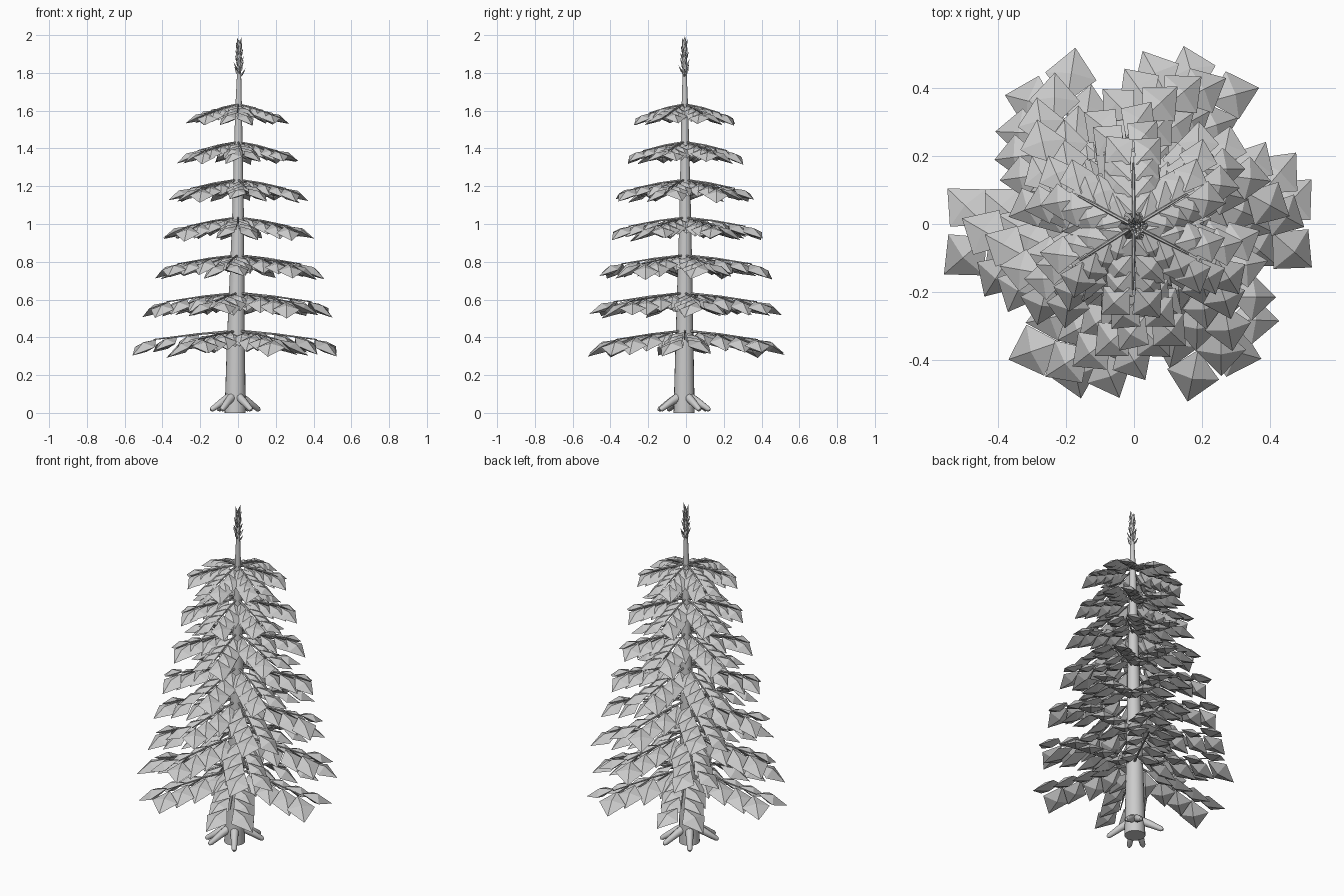
import bpy, bmesh, math, random
from mathutils import Vector, Matrix

if "Cube" in bpy.data.objects:
    bpy.data.objects.remove(bpy.data.objects["Cube"])

random.seed(4)
TURNS = (1, 11, 20, 30, 40, 36, 31)   # turn of each whorl in degrees, lowest first
LEVELS = len(TURNS)
grey = bpy.data.materials.new("pale_grey")
grey.diffuse_color = (0.6, 0.6, 0.6, 1)
grey.use_nodes = True
grey.node_tree.nodes["Principled BSDF"].inputs["Base Color"].default_value = grey.diffuse_color


def finish(bm, name, smooth=False):
    bmesh.ops.recalc_face_normals(bm, faces=bm.faces)
    mesh = bpy.data.meshes.new(name)
    bm.to_mesh(mesh)
    bm.free()
    mesh.materials.append(grey)
    obj = bpy.data.objects.new(name, mesh)
    bpy.context.collection.objects.link(obj)
    if smooth:
        bpy.ops.object.select_all(action='DESELECT')
        obj.select_set(True)
        bpy.context.view_layer.objects.active = obj
        bpy.ops.object.shade_smooth_by_angle(angle=math.radians(50))
    return obj


def tube(bm, points, radii, sides):
    """Tapered capped tube through a few points."""
    points = [Vector(p) for p in points]
    rings = []
    for i, (p, r) in enumerate(zip(points, radii)):
        d = points[min(i + 1, len(points) - 1)] - points[max(i - 1, 0)]
        q = Vector((0, 0, 1)).rotation_difference(d)
        rings.append([bm.verts.new(p + q @ Vector((r * math.cos(a), r * math.sin(a), 0)))
                      for a in (math.tau * k / sides for k in range(sides))])
    for a, b in zip(rings, rings[1:]):
        for k in range(sides):
            n = (k + 1) % sides
            bm.faces.new((a[k], a[n], b[n], b[k]))
    bm.faces.new(rings[0])
    bm.faces.new(rings[-1])


def leaf(bm, base, yaw, pitch, length, width, thick):
    """Flat eight-sided diamond growing from base along yaw, dropping by pitch."""
    m = Matrix.Translation(base) @ Matrix.Rotation(yaw, 4, 'Z') @ Matrix.Rotation(pitch, 4, 'Y')
    mid = length * 0.47
    rim = [bm.verts.new(m @ Vector(p)) for p in
           ((0, 0, 0), (mid, -width / 2, 0), (length, 0, 0), (mid, width / 2, 0))]
    for z in (thick / 2, -thick / 2):
        apex = bm.verts.new(m @ Vector((mid, 0, z)))
        for k in range(4):
            bm.faces.new((rim[k], rim[(k + 1) % 4], apex))


# Trunk, leaning very slightly
trunk = bmesh.new()
tube(trunk, [(-0.015, -0.01, 0), (-0.011, -0.008, 0.4), (0, -0.004, 1.0),
             (0.003, -0.006, 1.6), (0.008, -0.008, 1.96)],
     [0.056, 0.047, 0.032, 0.018, 0.005], 20)
finish(trunk, "trunk", True)

# Roots splayed around the foot
roots = bmesh.new()
for deg in (-56, 33, 62, 126, 213, 242):
    a = math.radians(deg)
    c, s = math.cos(a), math.sin(a)
    tube(roots, [(-0.015 + r * c, -0.01 + r * s, z) for r, z in
                 ((0.025, 0.09), (0.08, 0.06), (0.145, 0.02), (0.155, 0.015))],
         [0.024, 0.02, 0.014, 0.007], 10)
finish(roots, "roots", True)

# Whorls of boughs, shrinking upwards
for lv in range(LEVELS):
    f = lv / (LEVELS - 1)
    reach = 0.42 - 0.24 * f
    size = 0.178 - 0.05 * f
    gap = 0.018 - 0.01 * f
    z0 = 0.435 + 0.2 * lv
    boughs, leaves = bmesh.new(), bmesh.new()
    for k in range(6):
        a = k * math.tau / 6 + math.radians(TURNS[lv]) + random.uniform(-0.04, 0.04)
        reach_k = reach * random.uniform(0.96, 1.04)
        out = Vector((math.cos(a), math.sin(a), 0))
        across = Vector((-out.y, out.x, 0))
        start = Vector((0, -0.006, z0))

        def along(t):
            return start + out * reach_k * t - Vector((0, 0, 0.045 * t ** 1.3))

        tube(boughs, [along(t) for t in (0, 0.5, 1.03)],
             [0.007 - 0.002 * f, 0.005, 0.003], 6)
        # Paired leaves along both sides of the bough, slimmer near the trunk
        for t in (0.2, 0.47, 0.74, 1.0):
            for side in (-1, 1):
                turn = side * math.radians(random.uniform(38, 48))
                s = size * random.uniform(0.94, 1.04)
                p = along(t) + across * side * gap * t - Vector((0, 0, 0.003))
                leaf(leaves, p, a + turn, math.radians(random.uniform(23, 32)),
                     s, s * (0.7 + 0.17 * t), s * 0.3)
    finish(boughs, f"boughs_{lv + 1}", True)
    finish(leaves, f"leaves_{lv + 1}")

# Upright tuft of slim leaves on the leading shoot
tuft = bmesh.new()
for i in range(22):
    z = 1.772 + 0.0078 * i
    a = i * 2.4
    base = Vector((0.006 + 0.004 * math.cos(a), -0.008 + 0.004 * math.sin(a), z))
    leaf(tuft, base, a, -math.radians(60 + i), 0.06, 0.02, 0.01)
finish(tuft, "top_tuft")
